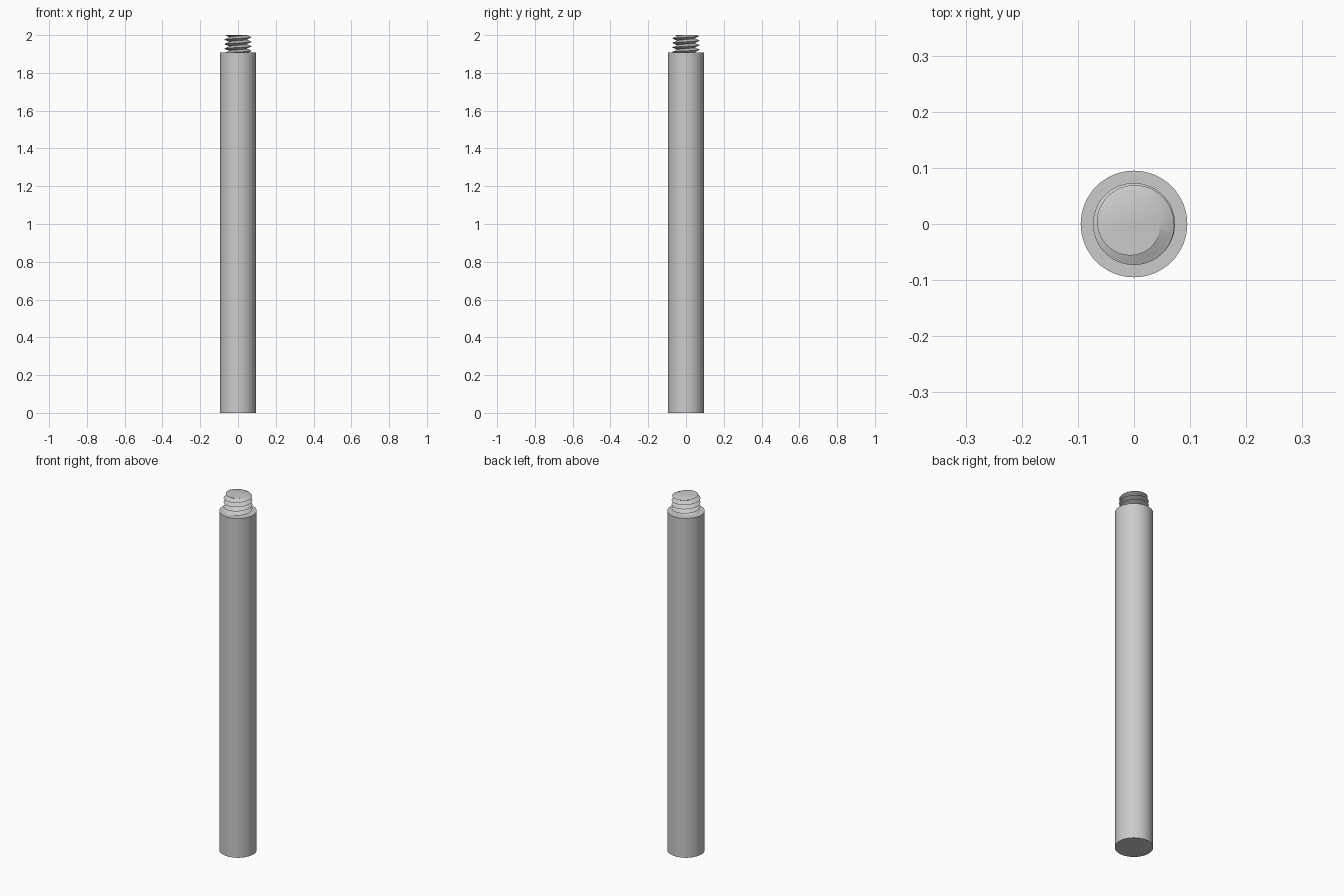
import bpy, bmesh, math

ROD_R, ROD_TOP, TOP = 0.095, 1.907, 2.0
ROOT_R, CREST_R, PITCH = 0.046, 0.073, 0.024
STEPS = 64          # segments per turn
TURNS = 7
END_ANGLE = math.radians(172)   # where the crest runs out at the top

old = bpy.data.objects.get("Cube")
if old:
    bpy.data.objects.remove(old, do_unlink=True)

steel = bpy.data.materials.new("plain grey steel")
steel.use_nodes = True
grey = (0.6, 0.6, 0.6, 1)
steel.diffuse_color = grey
steel.node_tree.nodes["Principled BSDF"].inputs["Base Color"].default_value = grey


def finish(bm, name):
    bmesh.ops.recalc_face_normals(bm, faces=bm.faces)
    mesh = bpy.data.meshes.new(name)
    bm.to_mesh(mesh)
    bm.free()
    mesh.materials.append(steel)
    obj = bpy.data.objects.new(name, mesh)
    bpy.context.collection.objects.link(obj)
    bpy.ops.object.select_all(action='DESELECT')
    obj.select_set(True)
    bpy.context.view_layer.objects.active = obj
    bpy.ops.object.shade_smooth_by_angle(angle=math.radians(30))
    return obj


# Rod: one plain cylinder
bm = bmesh.new()
bmesh.ops.create_cone(bm, cap_ends=True, segments=STEPS, radius1=ROD_R,
                      radius2=ROD_R, depth=ROD_TOP)
bmesh.ops.translate(bm, verts=bm.verts, vec=(0, 0, ROD_TOP / 2))
finish(bm, "rod")

# Threaded stud: right-handed V thread, root and crest helices joined by strips
bm = bmesh.new()


def helix_point(i, radius, lift):
    turn = i / STEPS - (TURNS - 1.5)       # zero where the crest meets the top
    a = END_ANGLE + turn * math.tau
    return bm.verts.new((radius * math.cos(a), radius * math.sin(a),
                         TOP + PITCH * (turn + lift)))


def crest_radius(i):
    turns_left = (TURNS - 1.5) - i / STEPS
    return CREST_R - 0.006 * min(1, max(0, 1 - turns_left / 0.6))


count = TURNS * STEPS
root = [helix_point(i, ROOT_R, -0.5) for i in range(count + STEPS + 1)]
crest = [helix_point(i, crest_radius(i), 0) for i in range(count + 1)]
for i in range(count):
    bm.faces.new((root[i], root[i + 1], crest[i + 1], crest[i]))
    j = i + STEPS
    bm.faces.new((crest[i], crest[i + 1], root[j + 1], root[j]))

# Cut the stud flat at both ends and cap it
for z, side in ((TOP, 1), (ROD_TOP - 0.005, -1)):
    cut = bmesh.ops.bisect_plane(
        bm, geom=bm.verts[:] + bm.edges[:] + bm.faces[:], dist=1e-7,
        plane_co=(0, 0, z), plane_no=(0, 0, side), clear_outer=True)
    edges = [e for e in cut["geom_cut"] if isinstance(e, bmesh.types.BMEdge)]
    bmesh.ops.contextual_create(bm, geom=edges)
finish(bm, "threaded_stud")
